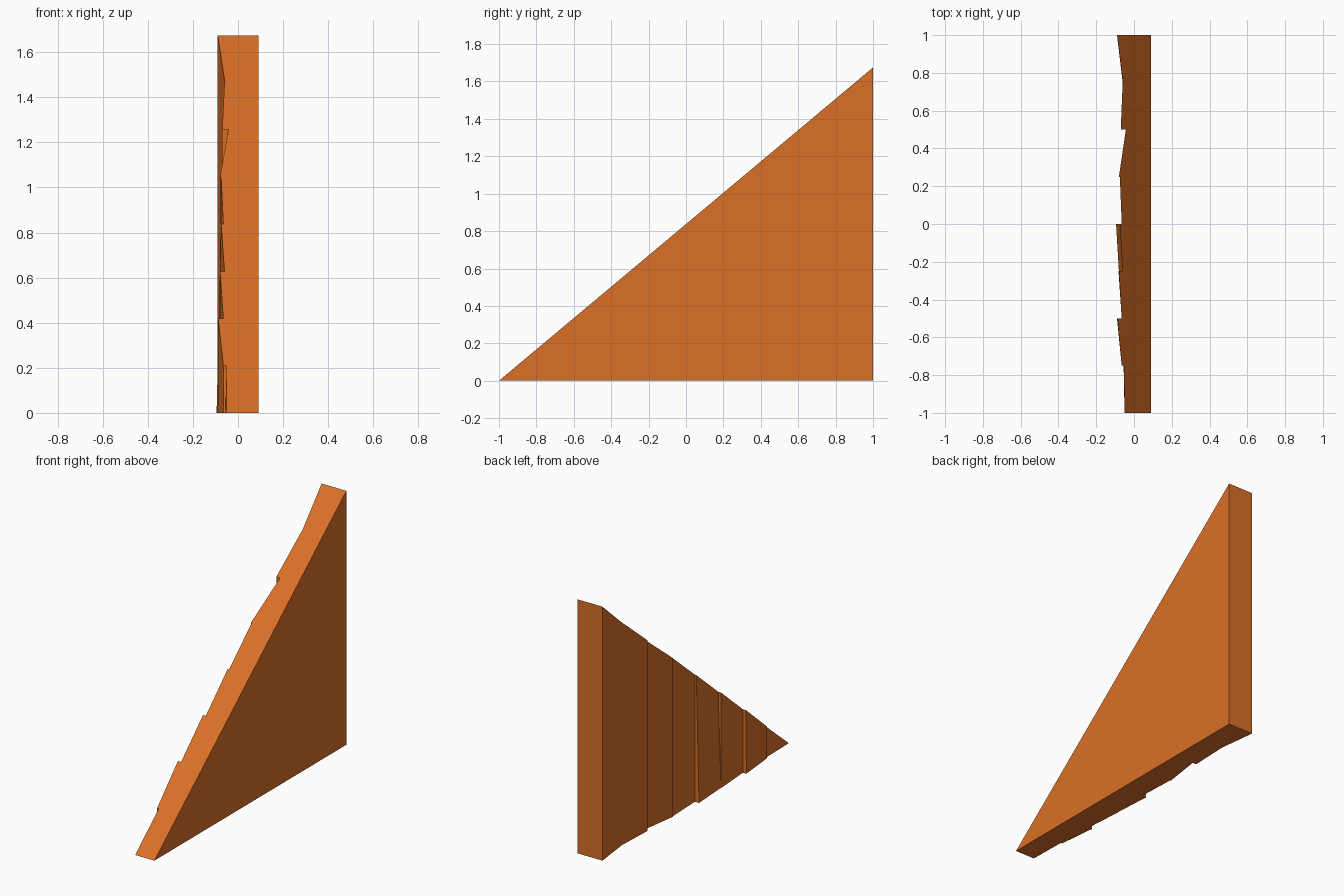
import bpy
import bmesh

cube = bpy.data.objects.get("Cube")
if cube:
    bpy.data.objects.remove(cube, do_unlink=True)

HEIGHT = 1.675    # gable height at the back edge
FACE = 0.09       # flat inner face
JOINT = -0.04     # where the planks meet the backing board
STEP = 0.25       # plank width

wood = bpy.data.materials.new("orange wood")
wood.use_nodes = True
color = (0.70, 0.16, 0.02, 1)
wood.diffuse_color = color
wood.node_tree.nodes["Principled BSDF"].inputs["Base Color"].default_value = color


def slope(y):
    return HEIGHT * (y + 1) / 2


def panel(name, inner, y0, y1, low, high):
    """Upright panel under the slope; low and high give outer x at y0 and y1."""
    bm = bmesh.new()
    rings = []
    for bottom, top in (((inner, inner), (inner, inner)), (low, high)):
        outline = [(bottom[0], y0, 0), (bottom[1], y1, 0), (top[1], y1, slope(y1))]
        if slope(y0) > 0:
            outline.append((top[0], y0, slope(y0)))
        rings.append([bm.verts.new(p) for p in outline])
    a, b = rings
    bm.faces.new(a)
    bm.faces.new(b[::-1])
    for i in range(len(a)):
        j = (i + 1) % len(a)
        bm.faces.new((a[j], a[i], b[i], b[j]))
    bmesh.ops.recalc_face_normals(bm, faces=bm.faces)
    mesh = bpy.data.meshes.new(name)
    bm.to_mesh(mesh)
    bm.free()
    mesh.materials.append(wood)
    obj = bpy.data.objects.new(name, mesh)
    bpy.context.collection.objects.link(obj)


# Triangular backing board
panel("backing_board", FACE, -1, 1, (JOINT, JOINT), (JOINT, JOINT))

# Uneven vertical planks: outer x along the bottom edge, then along the top edge
planks = [
    ((-0.05, -0.055), (-0.05, -0.053)),
    ((-0.065, -0.09), (-0.065, -0.088)),
    ((-0.065, -0.082), (-0.065, -0.08)),
    ((-0.08, -0.095), (-0.06, -0.075)),
    ((-0.065, -0.075), (-0.065, -0.075)),
    ((-0.08, -0.043), (-0.08, -0.043)),
    ((-0.07, -0.06), (-0.07, -0.06)),
    ((-0.06, -0.09), (-0.058, -0.09)),
]
for i, (low, high) in enumerate(planks):
    y = -1 + i * STEP
    panel(f"plank_{i + 1}", JOINT, y, y + STEP, low, high)
